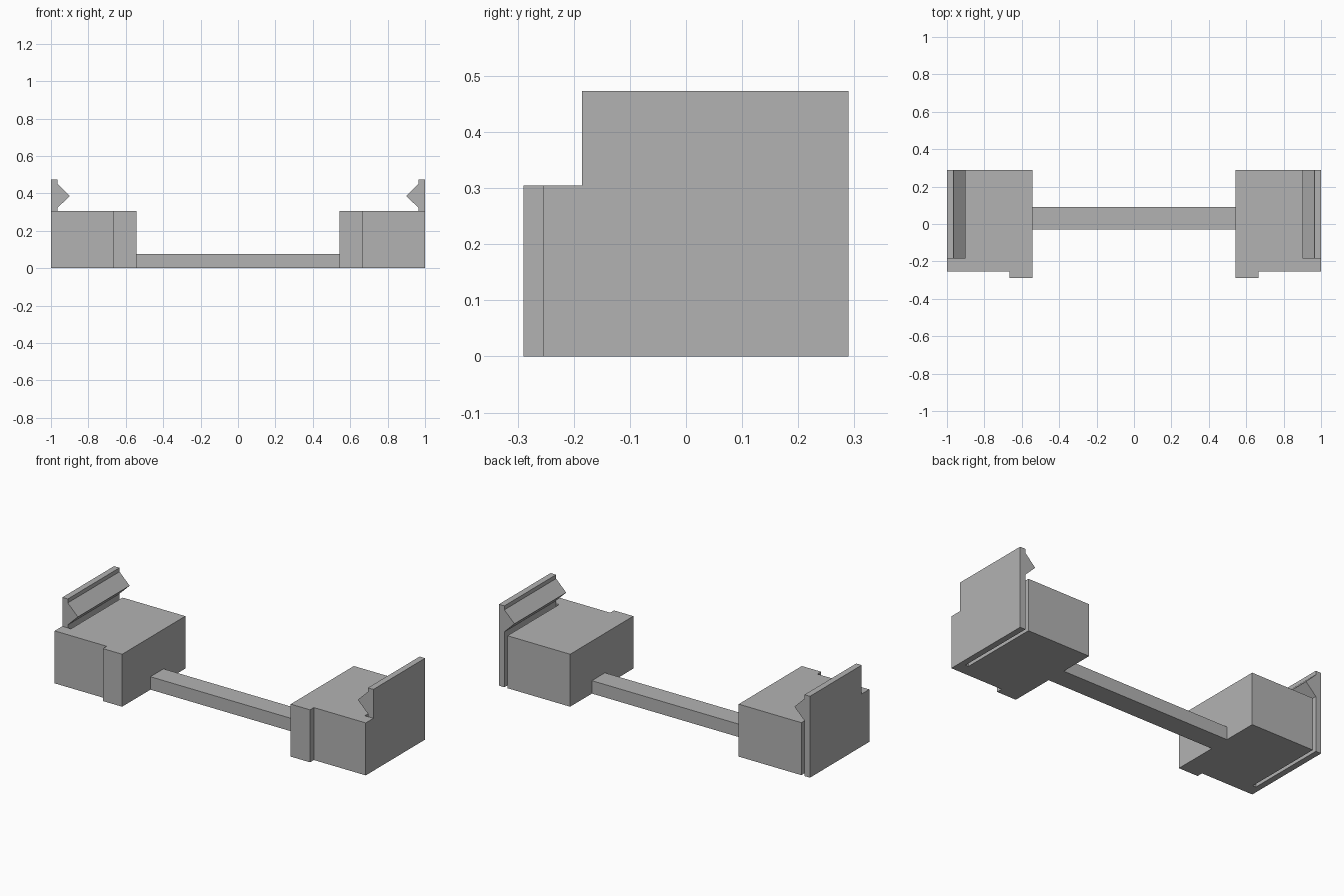
import bpy
import bmesh
from mathutils import Vector

cube = bpy.data.objects.get("Cube")
if cube:
    bpy.data.objects.remove(cube, do_unlink=True)

grey = bpy.data.materials.new("plain_grey")
grey.use_nodes = True
colour = (0.45, 0.45, 0.45, 1)
grey.diffuse_color = colour
grey.node_tree.nodes["Principled BSDF"].inputs["Base Color"].default_value = colour


def prism(name, points, extrude):
    """Extrude a closed outline along a vector into a flat-faced solid."""
    bm = bmesh.new()
    face = bm.faces.new([bm.verts.new(p) for p in points])
    grown = bmesh.ops.extrude_face_region(bm, geom=[face], use_keep_orig=True)
    moved = [v for v in grown["geom"] if isinstance(v, bmesh.types.BMVert)]
    bmesh.ops.translate(bm, verts=moved, vec=Vector(extrude))
    bmesh.ops.recalc_face_normals(bm, faces=bm.faces)
    mesh = bpy.data.meshes.new(name)
    bm.to_mesh(mesh)
    bm.free()
    mesh.materials.append(grey)
    obj = bpy.data.objects.new(name, mesh)
    bpy.context.collection.objects.link(obj)
    return obj


BACK, FRONT, LIP, CLIP_FRONT = 0.29, -0.255, -0.29, -0.185
INNER, LIP_EDGE, SLOT, WALL, OUTER = 0.542, 0.666, 0.945, 0.965, 1.0
BLOCK_TOP, CLIP_TOP = 0.305, 0.473

# Block footprint with front lip, notched at the rear for the clip and its slot
footprint = [(INNER, LIP), (LIP_EDGE, LIP), (LIP_EDGE, FRONT), (OUTER, FRONT),
             (OUTER, CLIP_FRONT), (SLOT, CLIP_FRONT), (SLOT, BACK), (INNER, BACK)]

# Clip section: thin wall with a pointed barb facing inwards
clip_section = [(OUTER, 0), (OUTER, CLIP_TOP), (WALL, CLIP_TOP), (WALL, 0.45),
                (0.9, 0.386), (WALL, 0.322), (WALL, 0)]

for side, s in (("left", 1), ("right", -1)):
    prism(side + "_block", [(s * x, y, 0) for x, y in footprint], (0, 0, BLOCK_TOP))
    prism(side + "_clip", [(s * x, CLIP_FRONT, z) for x, z in clip_section],
          (0, BACK - CLIP_FRONT, 0))

# Bar joining the two blocks
bar_end = [(-INNER, -0.03, 0), (-INNER, 0.09, 0), (-INNER, 0.09, 0.075), (-INNER, -0.03, 0.075)]
prism("connecting_bar", bar_end, (2 * INNER, 0, 0))
